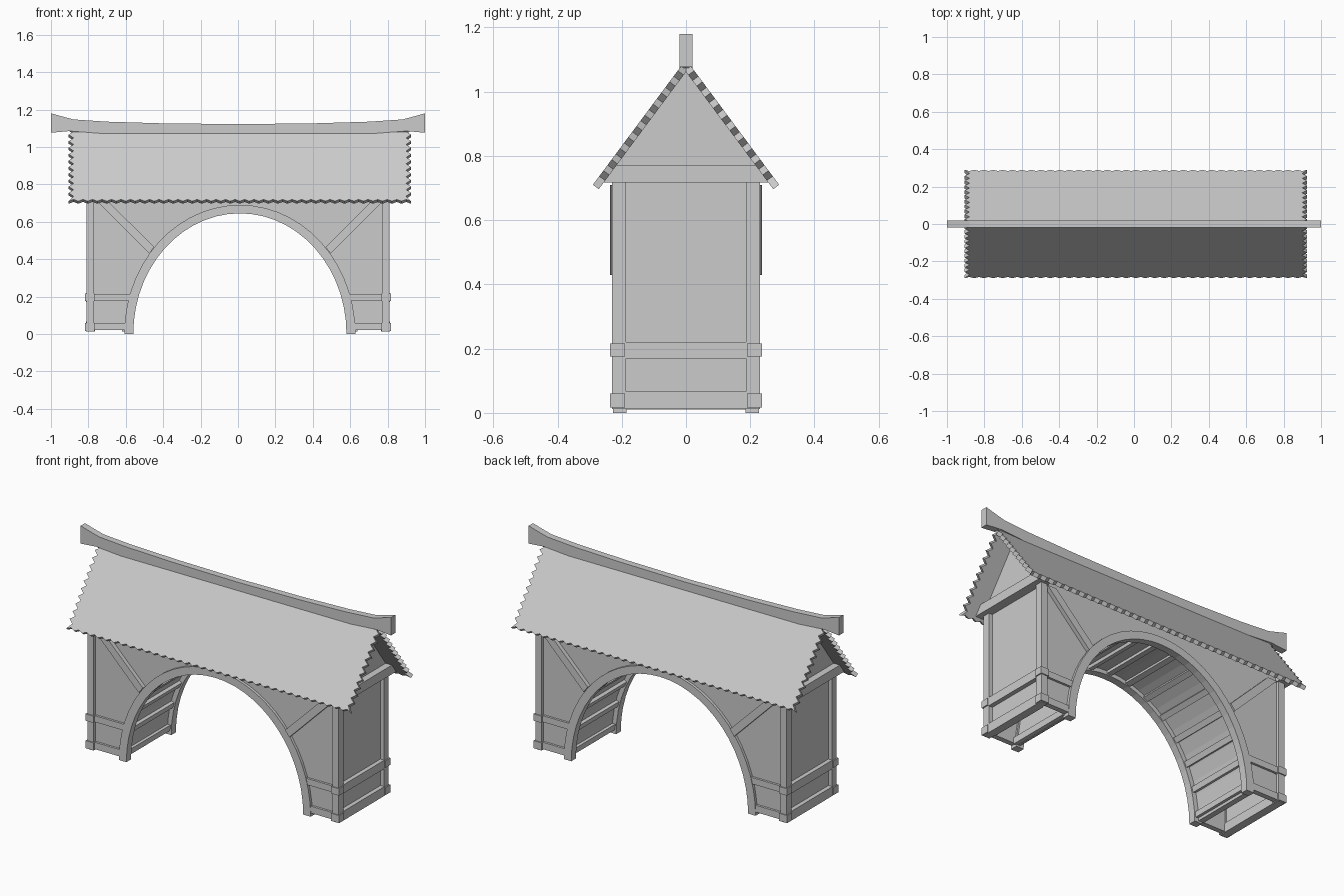
import bpy, bmesh, math
from mathutils import Vector

cube = bpy.data.objects.get("Cube")
if cube:
    bpy.data.objects.remove(cube, do_unlink=True)

clay = bpy.data.materials.new("plain_grey")
clay.use_nodes = True
GREY = (0.6, 0.6, 0.6, 1)
clay.diffuse_color = GREY
clay.node_tree.nodes["Principled BSDF"].inputs["Base Color"].default_value = GREY

CX = 0.01          # centre of the arch and roof
STEPS = 28


def prism(name, points, depth):
    """Extrude a flat outline of 3D points along the depth vector."""
    bm = bmesh.new()
    face = bm.faces.new([bm.verts.new(p) for p in points])
    ext = bmesh.ops.extrude_face_region(bm, geom=[face])
    moved = [v for v in ext["geom"] if isinstance(v, bmesh.types.BMVert)]
    bmesh.ops.translate(bm, verts=moved, vec=Vector(depth))
    bmesh.ops.recalc_face_normals(bm, faces=bm.faces)
    mesh = bpy.data.meshes.new(name)
    bm.to_mesh(mesh)
    bm.free()
    mesh.materials.append(clay)
    obj = bpy.data.objects.new(name, mesh)
    bpy.context.collection.objects.link(obj)
    return obj


def box(name, xs, ys, zs):
    (x0, x1), (y0, y1), (z0, z1) = sorted(xs), sorted(ys), sorted(zs)
    base = [(x0, y0, z0), (x1, y0, z0), (x1, y1, z0), (x0, y1, z0)]
    return prism(name, base, (0, 0, z1 - z0))


def front_shape(name, outline, y0, y1):
    return prism(name, [(x, y0, z) for x, z in outline], (0, y1 - y0, 0))


def arch(a, b, base=0.0):
    """Half ellipse from the left foot to the right foot."""
    pts = []
    for i in range(STEPS + 1):
        t = math.pi * (1 - i / STEPS)
        pts.append((CX + a * math.cos(t), base + (b - base) * math.sin(t)))
    return pts


INNER, OUTER, SOFFIT = (0.57, 0.645), (0.618, 0.69), (0.595, 0.668)

# Curved vault lining and its cross ribs
front_shape("vault_lining", arch(*SOFFIT, 0.01) + arch(0.607, 0.68, 0.01)[::-1], -0.2, 0.2)
RIBS = 15
for i in range(RIBS):
    t = math.pi * (0.02 + 0.96 * i / (RIBS - 1))
    c = Vector((CX + 0.587 * math.cos(t), 0.661 * math.sin(t)))
    along = Vector((-0.587 * math.sin(t), 0.661 * math.cos(t))).normalized()
    out = Vector((along.y, -along.x))
    rib = [c + along * p * 0.016 + out * q * 0.01
           for p, q in ((-1, -1), (1, -1), (1, 1), (-1, 1))]
    front_shape("vault_rib", rib, -0.19, 0.19)

# Front and back walls
for s, side in ((-1, "front"), (1, "back")):
    front_shape(side + "_arch_ring", arch(*INNER) + arch(*OUTER)[::-1], s * 0.185, s * 0.228)
    wall = [(-0.79, 0.02), (-0.79, 0.745), (0.79, 0.745), (0.79, 0.02)]
    front_shape(side + "_wall", wall + arch(0.607, 0.68, 0.02)[::-1], s * 0.195, s * 0.212)
    for m, hand in ((-1, "right"), (1, "left")):
        # Diagonal brace from arch to eave
        brace = [(0.458, 0.465), (0.485, 0.43), (0.765, 0.71), (0.705, 0.71)]
        front_shape(f"{side}_{hand}_brace", [(CX + m * x, z) for x, z in brace],
                    s * 0.2, s * 0.236)
        # Corner post, with wrapped blocks at the two rail heights
        box(f"{side}_{hand}_post", (m * 0.77, m * 0.81), (s * 0.187, s * 0.23), (0.012, 0.74))
        for zs in ((0.016, 0.06), (0.176, 0.216)):
            box(f"{side}_{hand}_corner_block", (m * 0.766, m * 0.817),
                (s * 0.19, s * 0.236), zs)
        # Rails reach the arch ring
        for inner, zs in ((0.595, (0.02, 0.06)), (0.575, (0.178, 0.215))):
            box(f"{side}_{hand}_rail", (CX + m * inner, m * 0.79), (s * 0.195, s * 0.225), zs)
        # Slanted stile of the lower panel
        stile = [(0.6, 0.05), (0.615, 0.05), (0.6, 0.185), (0.58, 0.185)]
        front_shape(f"{side}_{hand}_stile", [(CX + m * x - m * 0.005, z) for x, z in stile],
                    s * 0.195, s * 0.224)

# End walls and gables
for m, hand in ((-1, "right"), (1, "left")):
    box(hand + "_end_wall", (m * 0.772, m * 0.787), (-0.2, 0.2), (0.02, 0.73))
    for zs in ((0.012, 0.066), (0.17, 0.22)):
        box(hand + "_end_rail", (m * 0.765, m * 0.812), (-0.19, 0.19), zs)
    box(hand + "_inner_sill", (CX + m * 0.6, CX + m * 0.63), (-0.195, 0.195), (0.012, 0.05))
    tie = [(-0.262, 0.717), (0.262, 0.717), (0.225, 0.77), (-0.225, 0.77)]
    prism(hand + "_tie_beam", [(m * 0.765, y, z) for y, z in tie], (m * 0.075, 0, 0))
    gable = [(-0.235, 0.755), (0.235, 0.755), (0, 1.075)]
    prism(hand + "_gable", [(m * 0.78, y, z) for y, z in gable], (m * 0.02, 0, 0))

# Roof slopes with serrated eaves and gable edges
RUN, DROP, APEX = 0.29, 0.39, 1.10
LENGTH = math.hypot(RUN, DROP)
HALF, TOOTH, LIP = 0.915, 0.026, 0.012
END_TEETH, EAVE_TEETH = 11, 36
for s, side in ((-1, "front"), (1, "back")):
    n = 2 * END_TEETH
    edge = [(HALF - TOOTH * (i % 2), (LENGTH - LIP) * i / n) for i in range(n)]
    n = 2 * EAVE_TEETH
    eave = [(HALF - 2 * HALF * i / n, LENGTH - LIP * (i % 2)) for i in range(n + 1)]
    outline = edge + eave + [(-x, v) for x, v in edge[::-1]]
    pts = [(CX + x, s * v * RUN / LENGTH, APEX - v * DROP / LENGTH) for x, v in outline]
    inward = Vector((0, -s * DROP, -RUN)) / LENGTH * 0.023
    prism(side + "_roof_slope", pts, inward)

# Ridge beam sweeping up at both ends
top = [(0, 1.122), (0.4, 1.126), (0.7, 1.135), (0.88, 1.147), (0.94, 1.163), (1, 1.18)]
under = [(1, 1.076), (0.9, 1.085), (0.7, 1.07)]
half = top + under
ridge = half + [(-x, z) for x, z in half[:0:-1]]
front_shape("ridge_beam", ridge, -0.02, 0.02)
